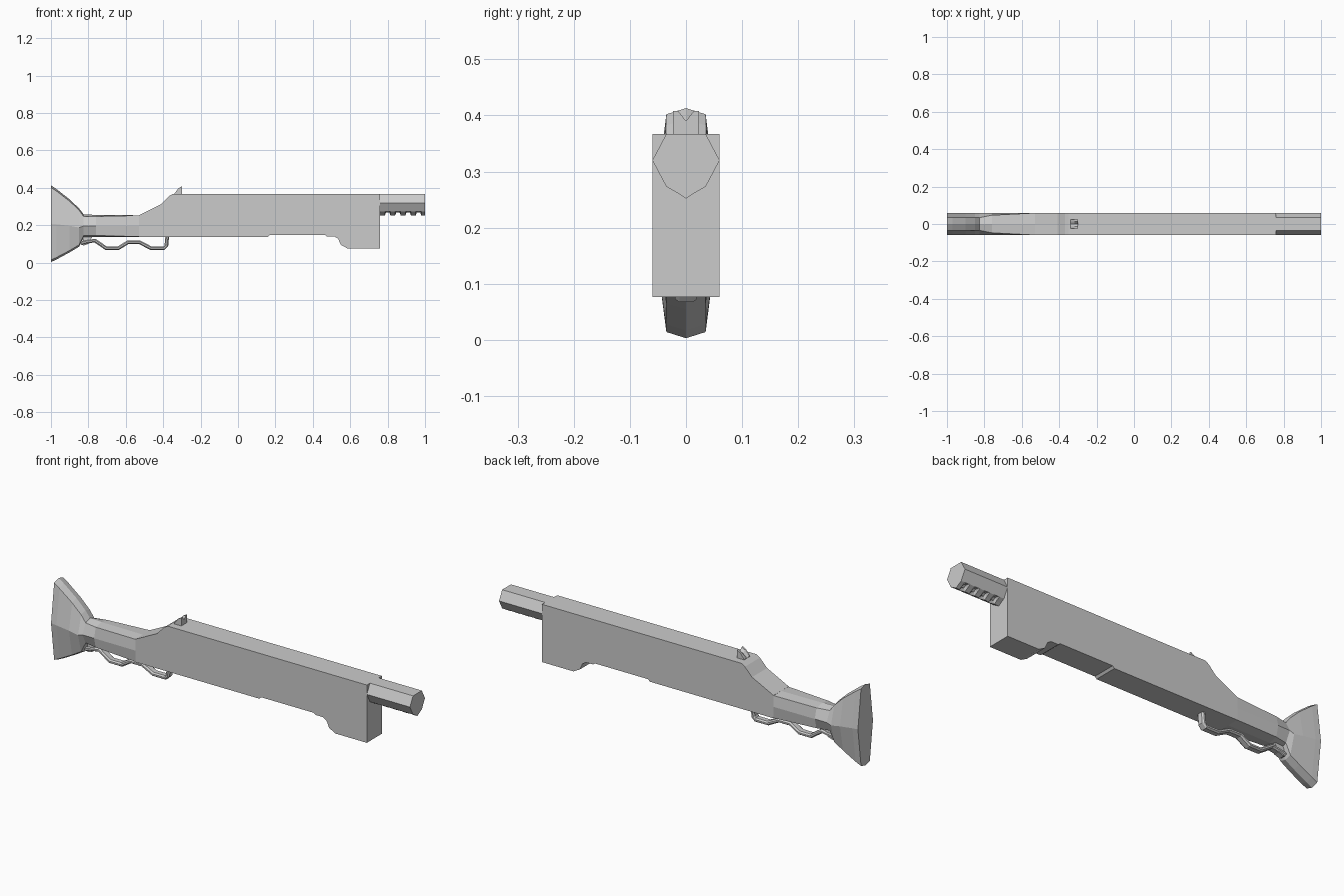
import bpy, bmesh
from mathutils import Vector

if "Cube" in bpy.data.objects:
    bpy.data.objects.remove(bpy.data.objects["Cube"])


def finish(name, bm):
    bmesh.ops.recalc_face_normals(bm, faces=bm.faces)
    mesh = bpy.data.meshes.new(name)
    bm.to_mesh(mesh)
    bm.free()
    obj = bpy.data.objects.new(name, mesh)
    bpy.context.collection.objects.link(obj)
    return obj


def loft(name, rings):
    bm = bmesh.new()
    loops = [[bm.verts.new(p) for p in ring] for ring in rings]
    n = len(loops[0])
    for a, b in zip(loops, loops[1:]):
        for i in range(n):
            j = (i + 1) % n
            bm.faces.new((a[i], a[j], b[j], b[i]))
    bm.faces.new(loops[0])
    bm.faces.new(loops[-1])
    return finish(name, bm)


def extrude_y(name, profile, half):
    return loft(name, [[(x, y, z) for x, z in profile] for y in (-half, half)])


def octagon(x, bottom, top, shoulder, ridge, side=0.06):
    """Eight-sided section with ridged top and bottom."""
    mid = (bottom + top) / 2
    half = [(0, top), (shoulder, top - ridge), (side, mid), (shoulder, bottom + ridge), (0, bottom)]
    pts = half + [(-y, z) for y, z in half[-2:0:-1]]
    return [(x, y, z) for y, z in pts]


# Slab-sided body with stepped fore-end
extrude_y("body", [
    (-0.53, 0.253), (-0.41, 0.313), (-0.37, 0.355), (-0.35, 0.367), (0.76, 0.367),
    (0.76, 0.076), (0.585, 0.076), (0.55, 0.095), (0.535, 0.128), (0.515, 0.14),
    (0.475, 0.14), (0.465, 0.148), (0.17, 0.148), (0.16, 0.138), (-0.53, 0.138)], 0.06)

# Stock flaring out to the butt
stock = [(-1.0, 0.003, 0.413, 0.035, 0.011), (-0.97, 0.017, 0.393, 0.036, 0.011),
         (-0.90, 0.055, 0.338, 0.035, 0.010), (-0.85, 0.085, 0.290, 0.034, 0.010),
         (-0.825, 0.133, 0.258, 0.034, 0.012), (-0.76, 0.137, 0.255, 0.047, 0.008),
         (-0.53, 0.138, 0.253, 0.059, 0.001)]
loft("stock", [octagon(*s) for s in stock])

# Barrel with a flat top and notches along the lower ridge
def barrel_ring(x, low):
    pts = [(0.035, 0.367), (0.06, 0.32), (0.035, 0.273), (0.014, low + 0.009), (0, low),
           (-0.014, low + 0.009), (-0.035, 0.273), (-0.06, 0.32), (-0.035, 0.367)]
    return [(x, y, z) for y, z in pts]

rings = [barrel_ring(0.74, 0.252)]
for i in range(4):
    x = 0.785 + i * 0.055
    rings += [barrel_ring(x, 0.252), barrel_ring(x + 0.006, 0.268),
              barrel_ring(x + 0.024, 0.268), barrel_ring(x + 0.03, 0.252)]
rings.append(barrel_ring(1.0, 0.252))
loft("barrel", rings)

# Finger lever swept along a wavy path
path = [(-0.84, 0.103), (-0.815, 0.110), (-0.765, 0.118), (-0.705, 0.077), (-0.64, 0.077),
        (-0.59, 0.108), (-0.525, 0.108), (-0.465, 0.077), (-0.395, 0.077), (-0.383, 0.09),
        (-0.378, 0.145)]
pts = [Vector(p) for p in path]
section = [(-0.02, 0.004), (-0.012, 0.01), (0.012, 0.01), (0.02, 0.004),
           (0.02, -0.004), (0.012, -0.01), (-0.012, -0.01), (-0.02, -0.004)]
rings = []
for i, p in enumerate(pts):
    t = (pts[min(i + 1, len(pts) - 1)] - pts[max(i - 1, 0)]).normalized()
    rings.append([(p.x - t.y * h, y, p.y + t.x * h) for y, h in section])
loft("finger_lever", rings)

# Lever pivot post at the rear
extrude_y("lever_post", [(-0.83, 0.09), (-0.80, 0.10), (-0.775, 0.145), (-0.83, 0.145)], 0.014)

# Rear sight with a V notch
def sight_ring(x, top, notch):
    return [(x, y, z) for y, z in [(-0.023, 0.36), (-0.023, top), (-0.014, top), (0, notch),
                                   (0.014, top), (0.023, top), (0.023, 0.36)]]

loft("rear_sight", [sight_ring(-0.34, 0.369, 0.367), sight_ring(-0.318, 0.398, 0.385),
                    sight_ring(-0.30, 0.408, 0.39)])
